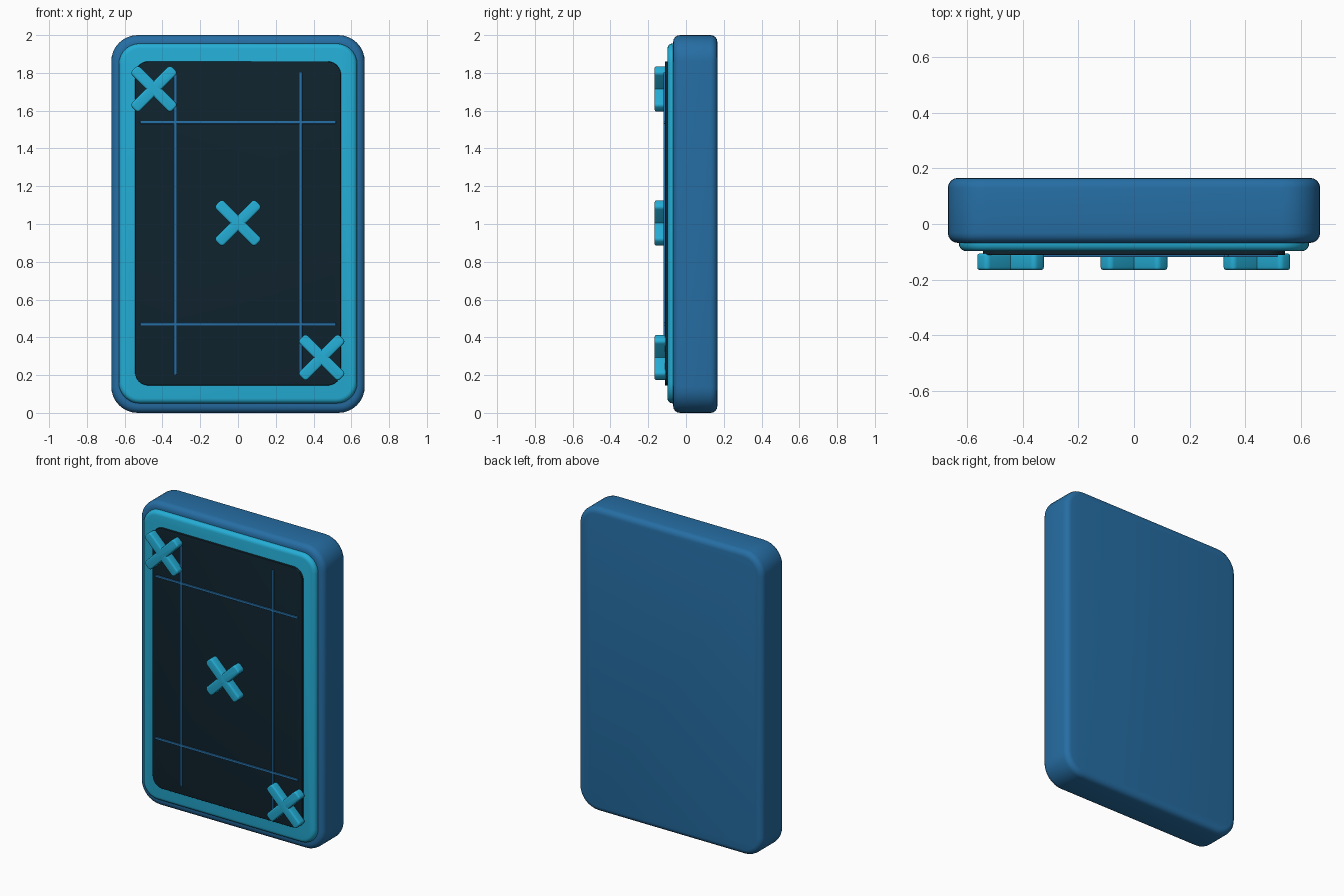
import bpy
import bmesh
from math import radians, sin, cos, pi
from mathutils import Matrix

old = bpy.data.objects.get("Cube")
if old:
    bpy.data.objects.remove(old, do_unlink=True)


def make_material(name, color):
    mat = bpy.data.materials.new(name)
    mat.use_nodes = True
    mat.diffuse_color = (*color, 1)
    bsdf = next(n for n in mat.node_tree.nodes if n.type == 'BSDF_PRINCIPLED')
    bsdf.inputs["Base Color"].default_value = (*color, 1)
    return mat


BLUE = make_material("deep blue", (0.019, 0.155, 0.37))
CYAN = make_material("bright cyan", (0.018, 0.42, 0.67))
DARK = make_material("dark navy", (0.005, 0.017, 0.027))


def rounded_plate(name, mat, center, size, radius, front, back, bevel, both=True, angle=0, steps=8):
    """Upright rounded rectangle between two y positions, with softened rims."""
    cx, cz = center
    hx, hz = size[0] / 2 - radius, size[1] / 2 - radius
    bm = bmesh.new()
    outline = []
    for i, (sx, sz) in enumerate([(1, 1), (-1, 1), (-1, -1), (1, -1)]):
        for k in range(steps + 1):
            a = (i + k / steps) * pi / 2
            outline.append(bm.verts.new((sx * hx + radius * cos(a), front, sz * hz + radius * sin(a))))
    face = bm.faces.new(outline)
    ext = bmesh.ops.extrude_face_region(bm, geom=[face])
    moved = [v for v in ext["geom"] if isinstance(v, bmesh.types.BMVert)]
    bmesh.ops.translate(bm, verts=moved, vec=(0, back - front, 0))
    bmesh.ops.recalc_face_normals(bm, faces=bm.faces)
    # Soften the front rim, and the back rim if wanted
    rims = [front, back] if both else [front]
    edges = [e for e in bm.edges if any(all(abs(v.co.y - y) < 1e-5 for v in e.verts) for y in rims)]
    bmesh.ops.bevel(bm, geom=edges, offset=bevel, segments=4, profile=0.5, affect='EDGES', clamp_overlap=True)
    bmesh.ops.transform(bm, verts=bm.verts,
                        matrix=Matrix.Translation((cx, 0, cz)) @ Matrix.Rotation(radians(angle), 4, 'Y'))
    mesh = bpy.data.meshes.new(name)
    bm.to_mesh(mesh)
    bm.free()
    mesh.materials.append(mat)
    obj = bpy.data.objects.new(name, mesh)
    bpy.context.collection.objects.link(obj)
    bpy.ops.object.select_all(action='DESELECT')
    obj.select_set(True)
    bpy.context.view_layer.objects.active = obj
    bpy.ops.object.shade_smooth_by_angle(angle=radians(35))
    return obj


# Body, raised frame and dark face panel
rounded_plate("body", BLUE, (0, 1), (1.342, 2), 0.14, -0.068, 0.166, 0.036)
rounded_plate("front_frame", CYAN, (0, 1.003), (1.262, 1.905), 0.11, -0.098, -0.05, 0.026, both=False)
rounded_plate("face_panel", DARK, (0, 1.003), (1.09, 1.715), 0.07, -0.112, -0.08, 0.004, both=False)

# Thin guide lines on the panel
for side, x in (("right", -0.333), ("left", 0.333)):
    rounded_plate(side + "_guide_line", BLUE, (x, 1.003), (0.015, 1.6), 0.003, -0.119, -0.105, 0.002, False, steps=2)
for side, z in (("lower", 0.47), ("upper", 1.538)):
    rounded_plate(side + "_guide_line", BLUE, (0, z), (1.035, 0.015), 0.003, -0.119, -0.105, 0.002, False, steps=2)

# Raised cross marks, each made of two diagonal bars
for place, center in (("upper", (-0.445, 1.715)), ("center", (0, 1.005)), ("lower", (0.443, 0.293))):
    for number, angle in enumerate((45, -45), 1):
        rounded_plate(f"{place}_cross_bar_{number}", CYAN, center, (0.3, 0.06), 0.018,
                      -0.166, -0.106, 0.01, angle=angle, steps=4)
